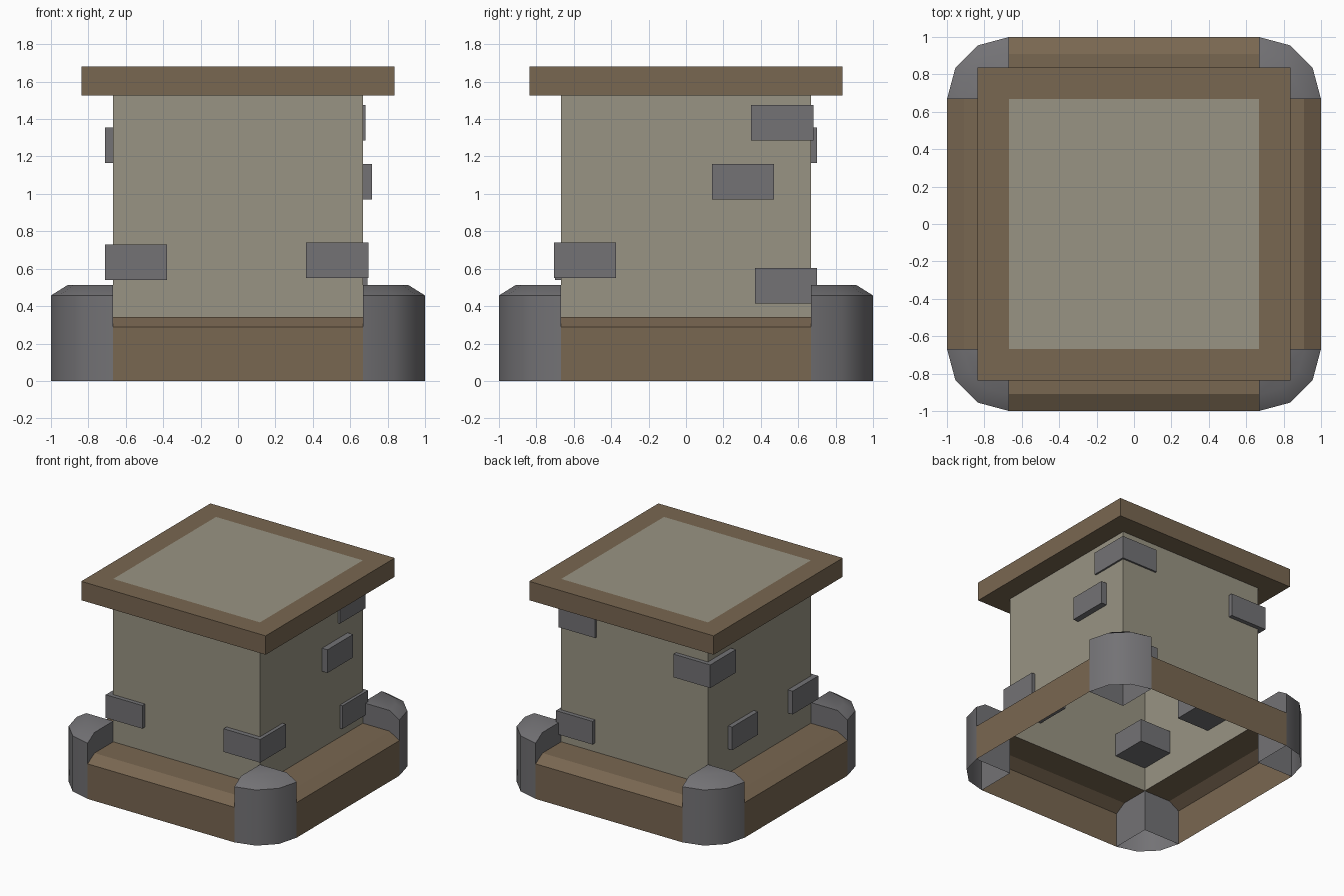
import bpy
import math
from mathutils import Matrix

if "Cube" in bpy.data.objects:
    bpy.data.objects.remove(bpy.data.objects["Cube"])


def make_material(name, rgb):
    # sRGB 0-255 to linear
    lin = [((c / 255 + 0.055) / 1.055) ** 2.4 for c in rgb] + [1.0]
    mat = bpy.data.materials.new(name)
    mat.use_nodes = True
    mat.diffuse_color = lin
    bsdf = next(n for n in mat.node_tree.nodes if n.type == "BSDF_PRINCIPLED")
    bsdf.inputs["Base Color"].default_value = lin
    return mat


plaster = make_material("plaster", (153, 148, 131))
wood = make_material("wood", (121, 103, 81))
stone = make_material("stone", (115, 114, 117))

WALL = 0.667      # half width of the tower
BASE_TOP = 0.342  # top of the base planks
LID_LOW, LID_TOP, LID = 1.525, 1.68, 0.838


def make_object(name, verts, faces, mat, turn=0):
    """Mesh object, turned by quarter turns about the vertical axis."""
    mesh = bpy.data.meshes.new(name)
    mesh.from_pydata(verts, [], faces)
    mesh.transform(Matrix.Rotation(turn * math.pi / 2, 4, "Z"))
    mesh.materials.append(mat)
    obj = bpy.data.objects.new(name, mesh)
    bpy.context.collection.objects.link(obj)
    return obj


def bridge(count, rows, closed):
    """Quads between successive rows of points."""
    return [(r * count + i, r * count + (i + 1) % count,
             (r + 1) * count + (i + 1) % count, (r + 1) * count + i)
            for r in range(rows - 1) for i in range(count if closed else count - 1)]


def square_loft(name, profile, mat, cap=False):
    """Square rings at (half width, height), optionally capped on top."""
    verts = [(sx * h, sy * h, z) for h, z in profile
             for sx, sy in ((-1, -1), (1, -1), (1, 1), (-1, 1))]
    faces = bridge(4, len(profile), True)
    if cap:
        faces.append(tuple(range(len(verts) - 4, len(verts))))
    return make_object(name, verts, faces, mat)


# Tower walls, open below, with the roof panel flush with the lid frame
square_loft("tower_walls", [(WALL, BASE_TOP), (WALL, LID_LOW)], plaster)
square_loft("roof_panel", [(WALL, LID_TOP)], plaster, cap=True)
square_loft("lid_frame", [(WALL, LID_LOW), (LID, LID_LOW), (LID, LID_TOP),
                          (WALL, LID_TOP)], wood)

# Four base planks with a sloped upper edge, and four rounded corner posts
plank_profile = [(1, 0), (1, 0.288), (0.91, BASE_TOP), (WALL, BASE_TOP)]
post_rows = [(1 - WALL, 0), (1 - WALL, 0.457), (0.245, 0.512)]
sides = ("front", "left", "back", "right")
corners = ("front_left", "back_left", "back_right", "front_right")
for turn in range(4):
    verts = [(x, -h, z) for h, z in plank_profile for x in (-WALL, WALL)]
    make_object("base_plank_" + sides[turn], verts,
                bridge(2, len(plank_profile), False), wood, turn)

    # Each post row is the inner corner followed by a quarter circle
    verts = []
    for radius, z in post_rows:
        verts.append((WALL, -WALL, z))
        for step in range(4):
            a = math.radians(30 * step - 90)
            verts.append((WALL + radius * math.cos(a), -WALL + radius * math.sin(a), z))
    faces = bridge(5, len(post_rows), True) + [tuple(range(10, 15))]
    post = make_object("corner_post_" + corners[turn], verts, faces, stone, turn)
    bpy.ops.object.select_all(action="DESELECT")
    post.select_set(True)
    bpy.context.view_layer.objects.active = post
    bpy.ops.object.shade_smooth_by_angle(angle=math.radians(35))

# Stone blocks set into the walls: centre of each block
blocks = {
    "block_front_left": (0.53, -0.54, 0.645),
    "block_front_right": (-0.545, -0.535, 0.635),
    "block_left_middle": (0.55, 0.305, 1.065),
    "block_back_left_upper": (0.515, 0.515, 1.38),
    "block_back_left_lower": (0.525, 0.535, 0.51),
    "block_back_right": (-0.545, 0.535, 1.26),
    "block_right_middle": (-0.538, 0.24, 0.635),
}
for name, centre in blocks.items():
    bpy.ops.mesh.primitive_cube_add(size=1, location=centre)
    block = bpy.context.object
    block.name = name
    block.scale = (0.333, 0.333, 0.19)
    block.data.materials.append(stone)
